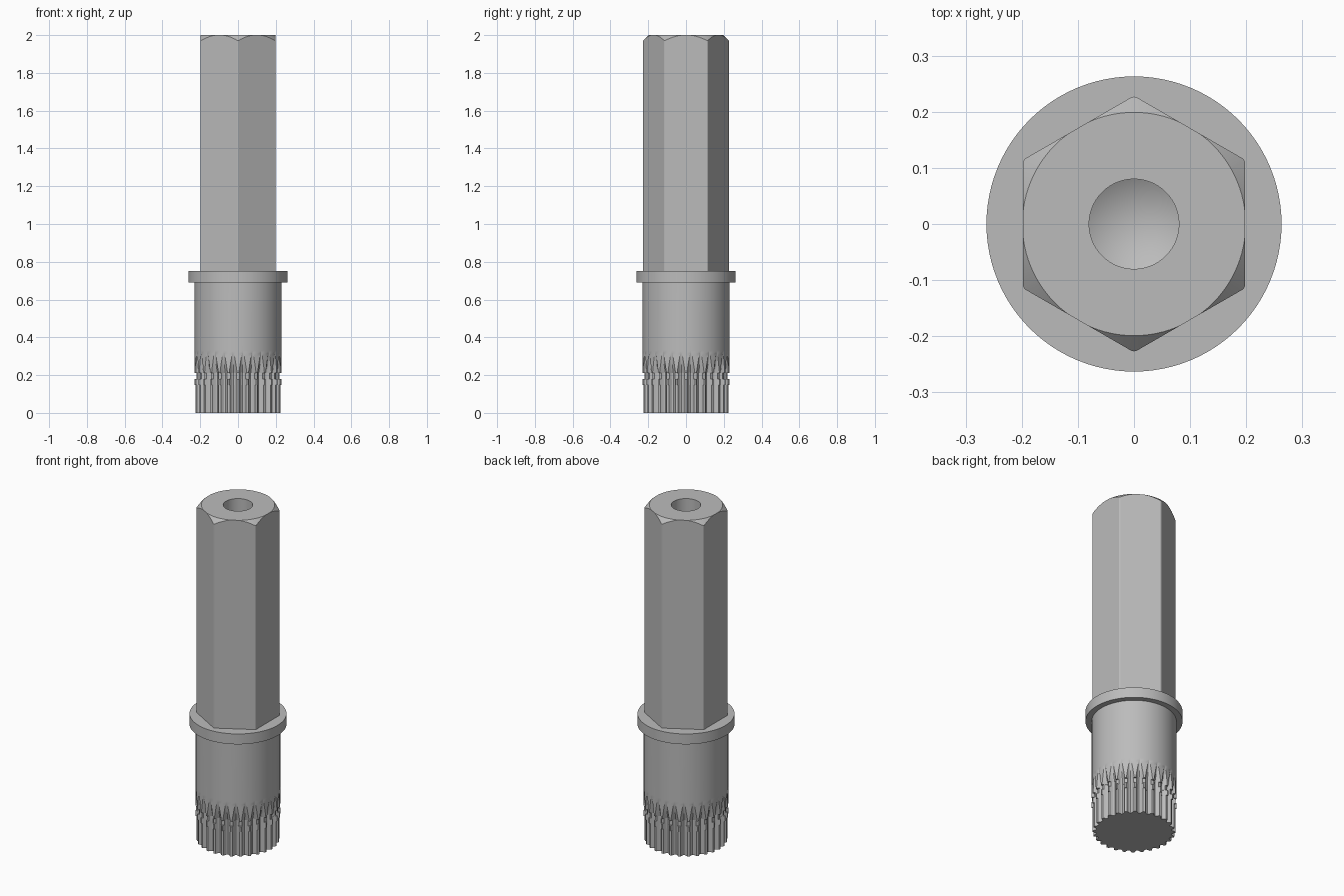
import bpy, bmesh
from math import pi, sin, cos, sqrt, radians

cube = bpy.data.objects.get("Cube")
if cube:
    bpy.data.objects.remove(cube, do_unlink=True)

steel = bpy.data.materials.new("steel_grey")
steel.use_nodes = True
GREY = (0.5, 0.5, 0.5, 1)
steel.diffuse_color = GREY
steel.node_tree.nodes["Principled BSDF"].inputs["Base Color"].default_value = GREY


def skin(name, rings):
    """Join closed rings of (radius, angle, z) points into a solid."""
    bm = bmesh.new()
    loops = [[bm.verts.new((r * cos(a), r * sin(a), z)) for r, a, z in ring]
             for ring in rings]
    n = len(loops[0])
    for low, high in zip(loops, loops[1:]):
        for i in range(n):
            j = (i + 1) % n
            bm.faces.new((low[i], low[j], high[j], high[i]))
    bmesh.ops.remove_doubles(bm, verts=bm.verts, dist=0.00002)
    bmesh.ops.recalc_face_normals(bm, faces=bm.faces)
    mesh = bpy.data.meshes.new(name)
    bm.to_mesh(mesh)
    bm.free()
    mesh.materials.append(steel)
    obj = bpy.data.objects.new(name, mesh)
    bpy.context.collection.objects.link(obj)
    return obj


def lathe(name, profile, sides, turn=0.0):
    return skin(name, [[(r, turn + 2 * pi * i / sides, z) for i in range(sides)]
                       for r, z in profile])


def select(obj):
    bpy.ops.object.select_all(action='DESELECT')
    obj.select_set(True)
    bpy.context.view_layer.objects.active = obj


def smooth(obj, angle=25):
    select(obj)
    bpy.ops.object.shade_smooth_by_angle(angle=radians(angle))


# Hexagonal shank, trimmed by a turned envelope: chamfer and drilled centre hole
APOTHEM = 0.198
corner = APOTHEM / cos(pi / 6)
shank = lathe("hex_shank", [(0, 0.72), (corner, 0.72), (corner, 2.0), (0, 2.0)],
              6, pi / 2)
envelope = lathe("shank_envelope",
                 [(0, 0.7), (0.2268, 0.7), (0.2268, 1.972), (0.199, 2.0),
                  (0.08, 2.0), (0.08, 1.85), (0, 1.804)], 96)
envelope.hide_render = True
trim = shank.modifiers.new("trim", 'BOOLEAN')
trim.operation = 'INTERSECT'
trim.solver = 'EXACT'
trim.object = envelope
select(shank)
bpy.ops.object.modifier_apply(modifier=trim.name)
bpy.data.objects.remove(envelope, do_unlink=True)
smooth(shank, 12)

# Collar
collar = lathe("collar", [(0, 0.69), (0.263, 0.69), (0.263, 0.752), (0, 0.752)], 96)
smooth(collar)

# Splined barrel: grooves run up from the tip and fade out to points
TEETH, ROOT, BODY = 28, 0.204, 0.23
RUN_START, RUN_END = 0.21, 0.33
PITCH = 2 * pi / TEETH


def barrel_ring(radius, z):
    s = min(max((z - RUN_START) / (RUN_END - RUN_START), 0), 1)
    floor = ROOT + (BODY - ROOT) * (1 - (1 - s) ** 1.6)
    depth = max(radius - floor, 0)
    half = 0.42 * sqrt(depth / (BODY - ROOT))
    ring = []
    for tooth in range(TEETH):
        base = tooth + 0.5
        for k in range(-3, 4):              # rounded groove
            u = k / 3
            ring.append((radius - depth * (1 - u * u), (base + half * u) * PITCH, z))
        ring.append((radius, (base + 0.5) * PITCH, z))   # tooth crest
    return ring


levels = [(0.224, 0), (0.224, 0.148), (BODY, 0.148), (BODY, 0.18),
          (0.219, 0.18), (0.219, RUN_START)]
levels += [(BODY, RUN_START + (RUN_END - RUN_START) * i / 8) for i in range(9)]
levels += [(BODY, 0.70)]
rings = [barrel_ring(r, z) for r, z in levels]
end_caps = [[(0, a, z) for _, a, z in ring] for ring in (rings[0], rings[-1])]
barrel = skin("splined_barrel", [end_caps[0]] + rings + [end_caps[1]])
smooth(barrel)
